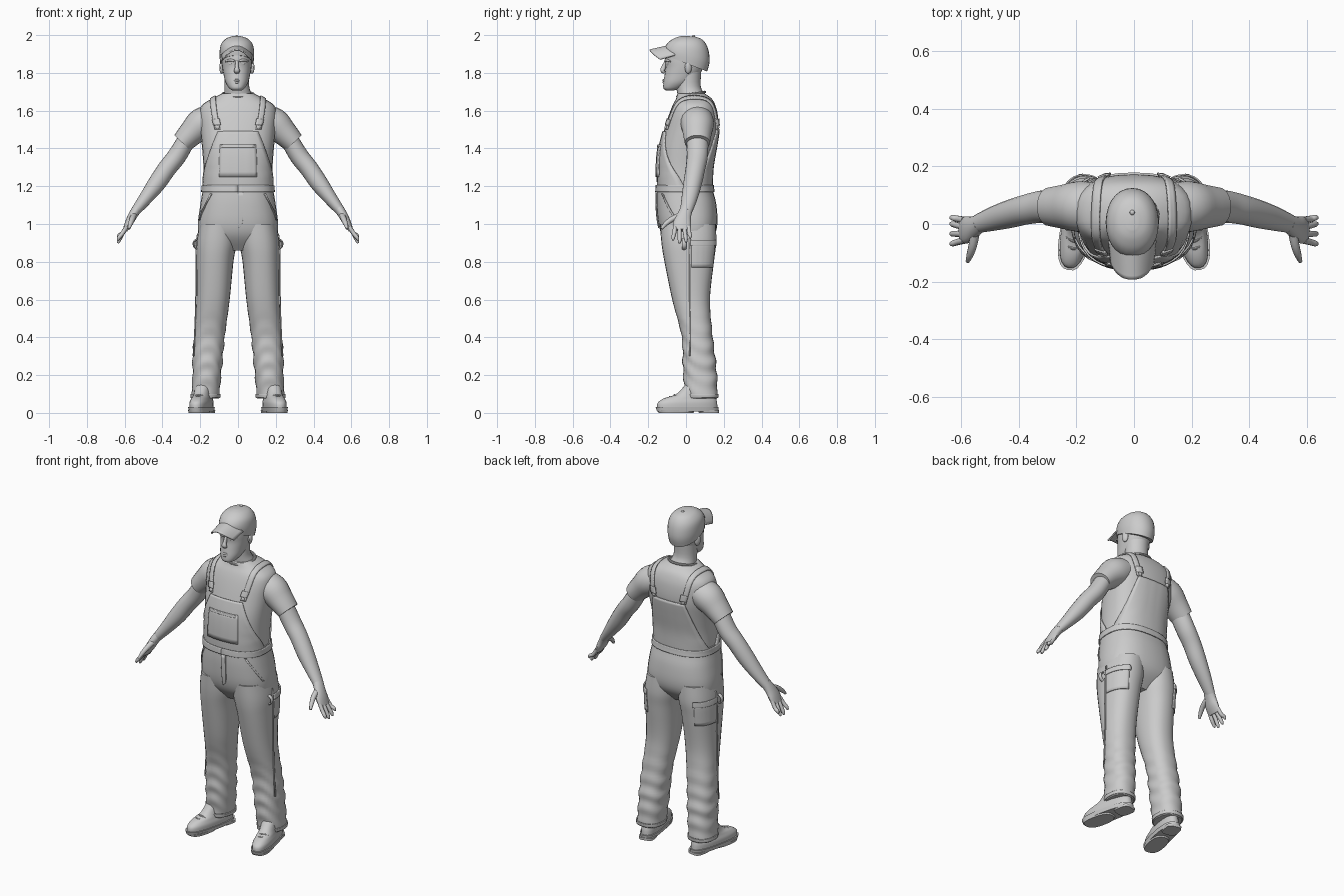
import bpy, bmesh
from math import sin, cos, pi, radians
from mathutils import Vector, Matrix
from mathutils.bvhtree import BVHTree

if "Cube" in bpy.data.objects:
    bpy.data.objects.remove(bpy.data.objects["Cube"])

grey = bpy.data.materials.new("plain_grey")
grey.use_nodes = True
grey.diffuse_color = (0.6, 0.6, 0.6, 1)
grey.node_tree.nodes["Principled BSDF"].inputs["Base Color"].default_value = (0.6, 0.6, 0.6, 1)
SIDES = 28
parts = []


def finish(name, bm):
    bmesh.ops.recalc_face_normals(bm, faces=bm.faces)
    mesh = bpy.data.meshes.new(name)
    bm.to_mesh(mesh)
    bm.free()
    mesh.materials.append(grey)
    obj = bpy.data.objects.new(name, mesh)
    bpy.context.collection.objects.link(obj)
    parts.append(obj)
    return obj


def spline(rows, steps):
    rows = [Vector(r) for r in rows]
    out, last = [], len(rows) - 1
    for i in range(last):
        a, b, c, d = rows[max(i - 1, 0)], rows[i], rows[i + 1], rows[min(i + 2, last)]
        for k in range(steps):
            t = k / steps
            out.append((2*b + (c - a)*t + (2*a - 5*b + 4*c - d)*t*t + (3*b - a - 3*c + d)*t**3) / 2)
    return out + [rows[-1]]


def skin(name, rings):
    bm = bmesh.new()
    loops = [[bm.verts.new(p) for p in ring] for ring in rings]
    for lo, hi in zip(loops, loops[1:]):
        for i in range(len(lo)):
            j = (i + 1) % len(lo)
            bm.faces.new((lo[i], lo[j], hi[j], hi[i]))
    bm.faces.new(loops[0])
    bm.faces.new(loops[-1])
    return finish(name, bm)


def power(v, e):
    return (1 if v > 0 else -1) * abs(v) ** (2 / e)


def stack(name, rows, s=1, e=2.3, fold=0, steps=4):
    """Level sections: z, centre x, half width, front y, back y, tilt."""
    rings = []
    for z, x, w, y0, y1, tilt in spline(rows, steps):
        ring = []
        for i in range(SIDES):
            a = 2 * pi * i / SIDES
            f = 1 + fold * sin(70 * z + 3 * sin(a) + 2 * cos(2 * a)) * max(0, 1 - abs(z - 0.27) / 0.3)
            y = (y0 + y1) / 2 + (y1 - y0) / 2 * power(sin(a), e) * f
            ring.append((s * (x + w * power(cos(a), e) * f), y, z + tilt * y))
        rings.append(ring)
    return skin(name, rings)


def limb(name, rows, s=1, sides=16, steps=4):
    """Sections square to a path: x, y, z, half thickness, half depth."""
    pts = spline(rows, steps)
    rings = []
    for i, p in enumerate(pts):
        c = Vector(p[:3])
        t = (Vector(pts[min(i + 1, len(pts) - 1)][:3]) - Vector(pts[max(i - 1, 0)][:3])).normalized()
        v = Vector((0, 1, 0)) - t * t.y
        if v.length < 0.05:
            v = Vector((0, 0, 1))
        v.normalize()
        u = v.cross(t)
        ring = [c + u * p[3] * cos(2*pi*k/sides) + v * p[4] * sin(2*pi*k/sides) for k in range(sides)]
        rings.append([(s * q.x, q.y, q.z) for q in ring])
    return skin(name, rings)


def blob(name, centre, size, turn=0):
    bm = bmesh.new()
    m = Matrix.Translation(centre) @ Matrix.Rotation(turn, 4, 'Z') @ Matrix.Diagonal((*size, 1))
    bmesh.ops.create_uvsphere(bm, u_segments=14, v_segments=8, radius=1, matrix=m)
    return finish(name, bm)


def tree(obj):
    return BVHTree.FromPolygons([v.co for v in obj.data.vertices], [p.vertices for p in obj.data.polygons])


def around(x, y):
    """Rays from an upright axis; angle 0 faces the front, in degrees."""
    return lambda a, z: (Vector((x, y, z)), Vector((sin(radians(a)), -cos(radians(a)), 0)))


def patch(name, target, ray, rows, lift=0.003, thick=0.008, cols=14, steps=5):
    """Cloth panel laid on a surface; rows give height, start and end."""
    bm = bmesh.new()
    grid = []
    for h, a, b in spline(rows, steps):
        line = []
        for k in range(cols + 1):
            o, d = ray(a + (b - a) * k / cols, h)
            hit = target.ray_cast(o, d)[0]
            line.append(bm.verts.new((hit or o) + d * lift))
        grid.append(line)
    for p, q in zip(grid, grid[1:]):
        for k in range(cols):
            bm.faces.new((p[k], p[k + 1], q[k + 1], q[k]))
    obj = finish(name, bm)
    mod = obj.modifiers.new("thickness", 'SOLIDIFY')
    mod.thickness, mod.offset = thick, 0
    return obj


# Shirt body and the seat of the trousers
shirt = stack("shirt", [
    (1.12, 0, .18, -.14, .13, 0), (1.2, 0, .183, -.147, .135, 0), (1.3, 0, .183, -.148, .14, 0),
    (1.4, 0, .19, -.14, .157, 0), (1.5, 0, .2, -.115, .172, 0), (1.58, 0, .205, -.09, .168, 0),
    (1.63, 0, .19, -.07, .155, 0), (1.665, 0, .135, -.052, .135, 0), (1.69, 0, .085, -.045, .1, 0)], e=2.5)
seat = stack("trouser_seat", [
    (.86, 0, .13, -.06, .08, 0), (.93, 0, .2, -.12, .145, 0), (1, 0, .212, -.146, .166, 0),
    (1.1, 0, .2, -.156, .161, 0), (1.17, 0, .189, -.156, .145, 0), (1.21, 0, .188, -.153, .14, 0)], e=2.5)
body, hips = tree(shirt), tree(seat)

# Bib, back panel, chest pocket, waistband and fly
mid = around(0, .01)
patch("bib", body, mid, [(1.18, -86, 86), (1.24, -77, 77), (1.32, -61, 61), (1.4, -50, 50), (1.49, -42, 42)])
patch("back_panel", body, mid, [(1.18, 94, 266), (1.27, 112, 248), (1.38, 130, 230), (1.5, 146, 214)])
patch("bib_pocket", body, mid, [(1.25, -33, 33), (1.42, -33, 33)], lift=.009)
patch("bib_pocket_hem", body, mid, [(1.405, -30, 30), (1.42, -30, 30)], lift=.012)
patch("waistband", hips, mid, [(1.17, 0, 360), (1.205, 0, 360)], cols=48)
patch("fly", hips, mid, [(.98, 0, 3), (1.02, 0, 9), (1.17, 0, 9)], thick=.006)

# Head and neck
HX = -.006
stack("neck", [(1.62, 0, .085, -.05, .12, 0), (1.68, 0, .074, -.045, .1, 0),
               (1.73, HX, .065, -.052, .078, 0), (1.82, HX, .066, -.05, .082, 0)], e=2)
stack("head", [
    (1.708, HX, .026, -.108, -.06, 0), (1.72, HX, .042, -.12, -.02, 0), (1.75, HX, .06, -.119, .03, 0),
    (1.79, HX, .07, -.113, .07, 0), (1.83, HX, .077, -.108, .092, 0), (1.87, HX, .08, -.111, .104, 0),
    (1.92, HX, .079, -.1, .1, 0), (1.97, HX, .045, -.05, .06, 0)], e=2.2)
limb("nose", [(HX, -.105, 1.862, .008, .008), (HX, -.118, 1.83, .01, .012),
              (HX, -.124, 1.812, .016, .012), (HX, -.112, 1.8, .011, .006)])
limb("collar", [(.082 * sin(a), .027 + .073 * -cos(a), 1.687 - .012 * cos(a), .007, .007)
                for a in [2 * pi * k / 16 for k in range(17)]], sides=8, steps=2)
for z, w in ((1.761, .024), (1.75, .02)):
    limb("lip", [(HX - w, -.105, z, .003, .003), (HX, -.119, z, .006, .005), (HX + w, -.105, z, .003, .003)])
for s, side in ((1, "left"), (-1, "right")):
    blob(side + "_ear", (HX + s * .08, .012, 1.828), (.012, .02, .033), s * .35)
    blob(side + "_eye", (HX + s * .031, -.095, 1.846), (.014, .009, .007), s * .3)
    limb(side + "_brow", [(HX + s * .012, -.11, 1.862, .005, .005), (HX + s * .035, -.105, 1.868, .007, .007),
                          (HX + s * .06, -.082, 1.86, .004, .004)])

# Cap: crown, button, visor and adjuster
crown = stack("cap_crown", [
    (1.85, HX, .088, -.112, .112, -.38), (1.9, HX, .092, -.113, .125, -.3),
    (1.95, HX, .085, -.09, .116, -.17), (1.982, HX, .058, -.055, .088, -.08),
    (1.995, HX, .02, -.02, .045, -.05)], e=2.1)
blob("cap_button", (HX, .04, 1.993), (.009, .009, .007))
patch("cap_adjuster", tree(crown), around(HX, 0), [(1.825, 145, 215), (1.84, 145, 215)], lift=.002)
bm = bmesh.new()
grid = []
for v in range(9):
    line = []
    for k in range(17):
        u = k / 8 - 1
        reach = .05 + .055 * (1 - abs(u) ** 2.6)
        y = -.088 - reach * v / 8 + .03 * u * u * (1 - v / 8)
        line.append(bm.verts.new((HX + .084 * u * (1 - .08 * v / 8), y, 1.948 - .024 * v / 8 - .052 * u * u)))
    grid.append(line)
for p, q in zip(grid, grid[1:]):
    for k in range(16):
        bm.faces.new((p[k], p[k + 1], q[k + 1], q[k]))
visor = finish("cap_visor", bm)
visor.modifiers.new("thickness", 'SOLIDIFY').thickness = .007

for s, side in ((1, "left"), (-1, "right")):
    # Sleeve, arm and hand
    limb(side + "_sleeve", [(.12, .055, 1.56, .075, .085), (.19, .06, 1.53, .085, .088),
                            (.245, .06, 1.482, .07, .077), (.295, .06, 1.43, .058, .067)], s, 24)
    limb(side + "_arm", [(.27, .06, 1.45, .048, .058), (.322, .06, 1.362, .05, .056), (.375, .05, 1.295, .049, .052),
                         (.43, .035, 1.215, .047, .049), (.49, .018, 1.135, .036, .042),
                         (.545, 0, 1.065, .025, .032)], s, 20)
    limb(side + "_palm", [(.535, .003, 1.08, .026, .033), (.557, -.01, 1.045, .024, .038),
                          (.578, -.02, 1.005, .021, .047), (.598, -.022, .967, .013, .045)], s)
    limb(side + "_thumb", [(.552, -.03, 1.045, .017, .017), (.56, -.075, 1.025, .015, .015),
                           (.57, -.108, 1, .012, .012), (.578, -.13, .975, .007, .007)], s, 10)
    for finger, y, tip, z in (("little", .014, .022, .925), ("ring", -.01, 0, .903),
                              ("middle", -.034, -.034, .898), ("index", -.057, -.068, .914)):
        limb(f"{side}_{finger}_finger", [(.59, y, .985, .011, .012), (.612, (y + tip) / 2, .95, .011, .011),
                                         (.63, tip, z + .015, .01, .01), (.636, tip, z, .005, .005)], s, 10)

    # Trouser leg with turned hem, back pocket flap, side seam and tool loop
    leg = stack(side + "_trouser_leg", [
        (.075, .172, .07, 0, .163, 0), (.1, .172, .074, -.004, .166, 0), (.2, .165, .076, -.015, .164, 0),
        (.3, .16, .08, -.018, .154, 0), (.42, .15, .082, -.026, .14, 0), (.6, .132, .088, -.073, .127, 0),
        (.8, .122, .098, -.114, .148, 0), (.9, .113, .106, -.13, .16, 0),
        (1.0, .104, .1, -.138, .158, 0)], s, fold=.05, steps=8)
    thigh = tree(leg)
    axis = around(s * .125, .02)
    patch(side + "_hem", thigh, around(s * .172, .08), [(.08, 0, 360), (.1, 0, 360)], thick=.005, cols=32)
    patch(side + "_back_pocket", thigh, axis, [(.77, s * 95, s * 165), (.9, s * 95, s * 165)], thick=.006)
    patch(side + "_pocket_flap", thigh, axis, [(.885, s * 92, s * 168), (.915, s * 92, s * 168)], lift=.007)
    patch(side + "_side_seam", thigh, axis, [(.3, s * 88, s * 92), (.95, s * 88, s * 92)], thick=.005, cols=2)
    patch(side + "_hip_pocket", hips, mid, [(1.02, s * 72, s * 75), (1.16, s * 45, s * 48)], thick=.006, cols=2)
    limb(side + "_tool_loop", [(.215, -.01, .92, .006, .012), (.234, -.01, .905, .005, .012),
                               (.232, -.01, .88, .005, .012), (.212, -.01, .865, .006, .012)], s, 8)

    # Shoulder strap with a buckle and stud at each end
    def over(x, t):
        a = radians(t)
        return Vector((s * (x + .03 * sin(a)), .03, 1.5)), Vector((0, -cos(a), sin(a)))
    patch(side + "_strap", body, over, [(0, .094, .122), (180, .084, .112)], lift=.004, cols=3, steps=40)
    for end, t, x in (("front", 17, .1), ("back", 165, .09)):
        patch(f"{side}_{end}_buckle", body, over, [(t - 7, x - .014, x + .024), (t + 7, x - .014, x + .024)],
              lift=.009, thick=.009, cols=3)
        o, d = over(x + .005, 5 if end == "front" else 175)
        blob(f"{side}_{end}_stud", body.ray_cast(o, d)[0] + d * .008, (.011, .007, .011))

    # Boot: sole, heel, upper and laces, turned outward
    boot = [
        stack("sole", [(.008, 0, .053, -.165, .165, 0), (.03, 0, .057, -.172, .168, 0)], e=2.6, steps=1),
        stack("heel", [(0, 0, .044, .065, .166, 0), (.015, 0, .046, .06, .167, 0)], e=3.5, steps=1),
        stack("forefoot_tread", [(0, 0, .05, -.155, .03, 0), (.015, 0, .053, -.162, .04, 0)], e=2.6, steps=1),
        stack("upper", [(.028, 0, .052, -.165, .162, 0), (.055, 0, .052, -.16, .16, 0),
                        (.078, 0, .046, -.125, .155, 0), (.1, 0, .044, -.06, .15, 0),
                        (.15, 0, .045, -.01, .145, 0)], e=2.4)]
    for y, z in ((-.095, .086), (-.07, .095), (-.045, .104)):
        boot.append(limb("lace", [(-.03, y + .01, z - .008, .004, .004), (0, y, z, .005, .005),
                                  (.03, y + .01, z - .008, .004, .004)], sides=8))
    for piece in boot:
        piece.name = f"{side}_boot_{piece.name.split('.')[0]}"
        piece.data.transform(Matrix.Translation((s * .193, .008, 0)) @ Matrix.Rotation(s * radians(12), 4, 'Z'))

# Smooth cloth and skin, keeping hard edges sharp
bpy.ops.object.select_all(action='DESELECT')
for obj in parts:
    obj.select_set(True)
bpy.context.view_layer.objects.active = parts[0]
bpy.ops.object.shade_smooth_by_angle(angle=radians(40))
